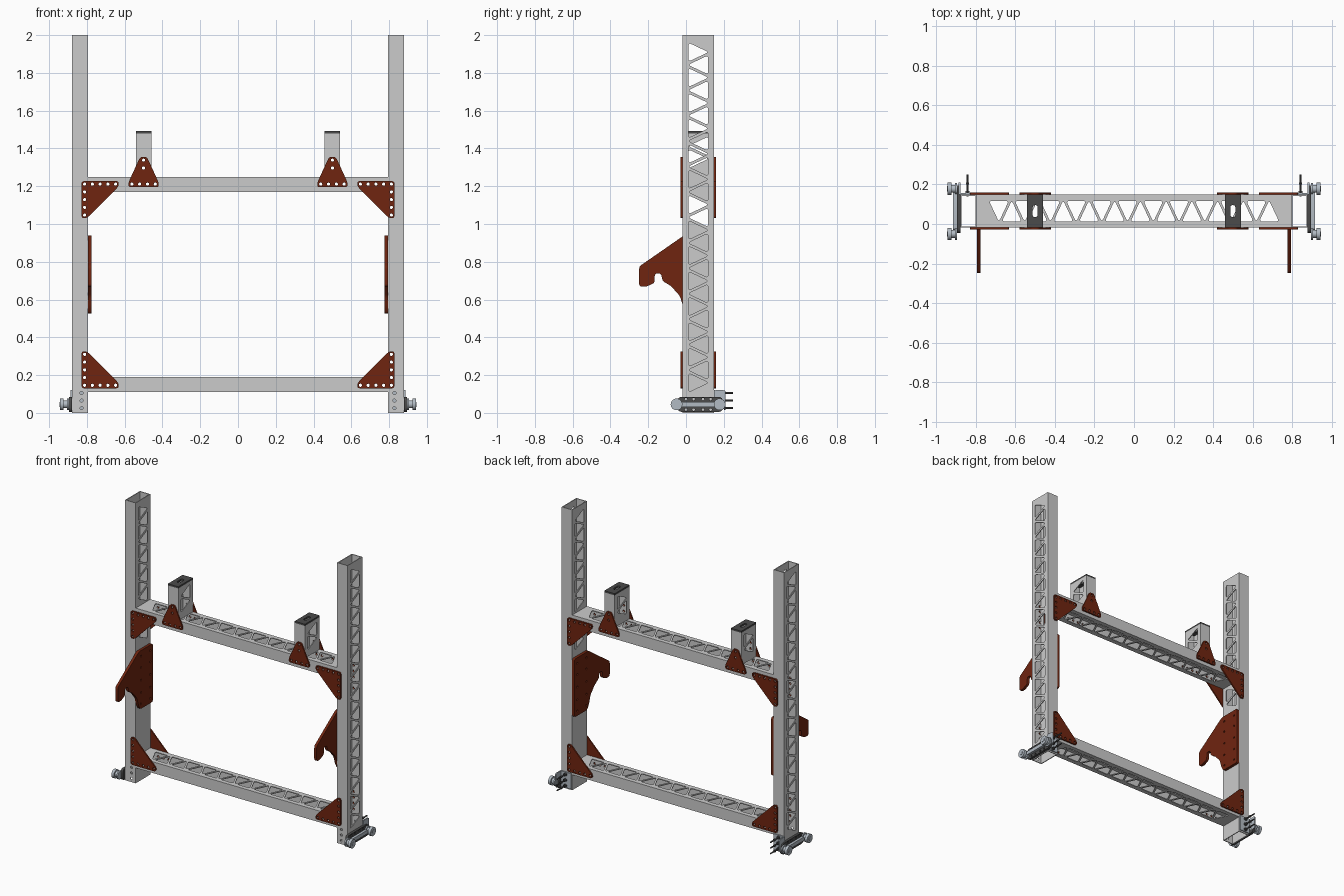
import bpy, bmesh, math
from mathutils import Matrix, Vector

if "Cube" in bpy.data.objects:
    bpy.data.objects.remove(bpy.data.objects["Cube"])

T = 0.006                      # tube wall
Y0, Y1, YC = -0.018, 0.148, 0.065   # tube depth range
CX0, CX1 = 0.795, 0.878        # column width range


def material(name, c):
    m = bpy.data.materials.new(name)
    m.diffuse_color = (*c, 1)
    m.use_nodes = True
    m.node_tree.nodes["Principled BSDF"].inputs["Base Color"].default_value = m.diffuse_color
    return m


RUST = material("rust_paint", (0.16, 0.018, 0.005))
DARK = material("dark_metal", (0.07, 0.07, 0.07))
STEEL = material("light_steel", (0.45, 0.5, 0.55))


def rect(a0, a1, b0, b1):
    return [(a0, b0), (a1, b0), (a1, b1), (a0, b1)]


def circ(a, b, r=0.0085, n=14):
    return [(a + r * math.cos(2 * math.pi * i / n), b + r * math.sin(2 * math.pi * i / n)) for i in range(n)]


def rounded(pts, r, n=4):
    out = []
    for i, p in enumerate(pts):
        p = Vector(p)
        q0, q1 = Vector(pts[i - 1]) - p, Vector(pts[(i + 1) % len(pts)]) - p
        s = p + q0.normalized() * min(r, q0.length * .45)
        e = p + q1.normalized() * min(r, q1.length * .45)
        for k in range(n + 1):
            t = k / n
            out.append(tuple(s * (1 - t) ** 2 + p * 2 * t * (1 - t) + e * t * t))
    return out


def triangles(start, step, count, first=1, across=True):
    """Alternating rounded triangle cut-outs along a tube."""
    res = []
    for i in range(count):
        s = first * (-1) ** i
        c = start + step * i
        pts = [(YC - s * .052, c - .05), (YC - s * .052, c + .05), (YC + s * .054, c)]
        if not across:
            pts = [(b, a) for a, b in pts]
        res.append((c, rounded(pts, .016)))
    return res


AXES = {'x': ((0, 1, 0), (0, 0, 1), (1, 0, 0)),
        'y': ((1, 0, 0), (0, 0, 1), (0, -1, 0)),
        'z': ((1, 0, 0), (0, 1, 0), (0, 0, 1))}


def plate(bm, axis, pos, t, outline, holes=()):
    """Flat sheet with holes, normal to axis, centred at pos."""
    cu = bpy.data.curves.new("profile", 'CURVE')
    cu.dimensions, cu.fill_mode, cu.extrude = '2D', 'BOTH', t / 2
    for loop in [outline, *holes]:
        sp = cu.splines.new('POLY')
        sp.points.add(len(loop) - 1)
        for pt, (a, b) in zip(sp.points, loop):
            pt.co = (a, b, 0, 1)
        sp.use_cyclic_u = True
    ob = bpy.data.objects.new("profile", cu)
    bpy.context.collection.objects.link(ob)
    dg = bpy.context.evaluated_depsgraph_get()
    me = bpy.data.meshes.new_from_object(ob.evaluated_get(dg))
    m = Matrix(AXES[axis]).transposed().to_4x4()
    m.translation = Vector([pos if a == axis else 0 for a in 'xyz'])
    me.transform(m)
    bm.from_mesh(me)
    bpy.data.objects.remove(ob)
    bpy.data.curves.remove(cu)
    bpy.data.meshes.remove(me)


def cyl(bm, centre, axis, r, d, n=24):
    rot = Vector((0, 0, 1)).rotation_difference(Vector(AXES[axis][2])).to_matrix().to_4x4()
    bmesh.ops.create_cone(bm, cap_ends=True, segments=n, radius1=r, radius2=r, depth=d,
                          matrix=Matrix.Translation(centre) @ rot)


def finish(bm, name, mat=None, mirror=True):
    bmesh.ops.remove_doubles(bm, verts=bm.verts, dist=1e-5)
    me = bpy.data.meshes.new(name)
    bm.to_mesh(me)
    bm.free()
    ob = bpy.data.objects.new(name, me)
    bpy.context.collection.objects.link(ob)
    if mat:
        me.materials.append(mat)
    bpy.ops.object.select_all(action='DESELECT')
    ob.select_set(True)
    bpy.context.view_layer.objects.active = ob
    bpy.ops.object.shade_smooth_by_angle()
    if mirror:
        ob.modifiers.new("mirror_x", 'MIRROR').use_mirror_merge = False


# Bolt positions shared by gussets and tubes (right side)
corners = [(0.812, 1.211, 1), (0.812, 0.146, -1)]
bolts = [(0.828, z) for z in (.025, .065, .105)]
corner_bolts = {}
for cx, cz, s in corners:
    pts = [(cx - .041 * i, cz) for i in range(5)] + [(cx, cz - s * .041 * i) for i in range(1, 5)]
    corner_bolts[s] = pts
    bolts += pts
post_bolts = [(.5, 1.338), (.5, 1.296)] + [(.5 + d, 1.211) for d in (-.062, -.021, .021, .062)]
bolts += post_bolts


def bolts_in(x0, x1, z0, z1, pts):
    return [circ(x, z) for x, z in pts if x0 + .01 < x < x1 - .01 and z0 + .01 < z < z1 - .01]


def upright(bm, x0, x1, z0, z1, inner, outer):
    for y in (Y0 + T / 2, Y1 - T / 2):
        plate(bm, 'y', y, T, rect(x0, x1, z0, z1), bolts_in(x0, x1, z0, z1, bolts))
    for x, holes in ((x0 + T / 2, inner), (x1 - T / 2, outer)):
        plate(bm, 'x', x, T, rect(Y0 + T, Y1 - T, z0, z1), holes)


# Columns: outer wall fully perforated, inner wall only near and above the upper beam
bm = bmesh.new()
tri = triangles(.16, .0673, 27)
upright(bm, CX0, CX1, 0, 2,
        [h for c, h in tri if c > 1.3 or 1.0 < c < 1.15], [h for c, h in tri])
finish(bm, "column")

# Cross beams
all_bolts = bolts + [(-x, z) for x, z in bolts]
for name, z0, z1 in (("upper_beam", 1.17, 1.25), ("lower_beam", .11, .19)):
    bm = bmesh.new()
    for y in (Y0 + T / 2, Y1 - T / 2):
        plate(bm, 'y', y, T, rect(-CX0, CX0, z0, z1), bolts_in(-CX0, CX0, z0, z1, all_bolts))
    holes = [h for c, h in triangles(-.683, .06505, 22, -1, False)]
    for z in (z0 + T / 2, z1 - T / 2):
        plate(bm, 'z', z, T, rect(-CX0, CX0, Y0 + T, Y1 - T), holes)
    finish(bm, name, mirror=False)

# Short posts with caps
bm = bmesh.new()
post_holes = [h for c, h in triangles(1.345, .0673, 2)]
upright(bm, .459, .541, 1.25, 1.48, post_holes, post_holes)
finish(bm, "short_post")
bm = bmesh.new()
plate(bm, 'z', 1.486, .012, rect(.459, .541, Y0, Y1), [rounded(rect(.488, .512, .035, .095), .01)])
finish(bm, "post_cap", DARK)

# Gusset plates, front and back
bm = bmesh.new()
for y in (Y0 - .005, Y1 + .005):
    for cx, cz, s in corners:
        shape = [(.016, .016), (.016, -.18), (-.012, -.18), (-.18, -.012), (-.18, .016)]
        plate(bm, 'y', y, .01, rounded([(cx + a, cz + s * b) for a, b in shape], .014),
              [circ(*p) for p in corner_bolts[s]])
finish(bm, "corner_gusset", RUST)
bm = bmesh.new()
for y in (Y0 - .005, Y1 + .005):
    shape = [(.42, 1.195), (.58, 1.195), (.58, 1.22), (.518, 1.355), (.482, 1.355), (.42, 1.22)]
    plate(bm, 'y', y, .01, rounded(shape, .014), [circ(*p) for p in post_bolts])
finish(bm, "post_gusset", RUST)

# Hook plates on the inner column faces
bm = bmesh.new()
hook = [(Y1, .525), (Y1, .94), (-.01, .94), (-.248, .775), (-.248, .67), (-.215, .667), (-.167, .687),
        (-.165, .738), (-.132, .738), (-.124, .698), (-.08, .672), (-.032, .618), (-.014, .56), (.005, .525)]
plate(bm, 'x', .785, .019, rounded(hook, .014),
      [circ(y, z, .007) for y in (.015, .118) for z in (.56, .64, .73, .82, .9)])
finish(bm, "hook_plate", RUST)

# Roller bracket on the outer foot of each column
bm = bmesh.new()
plate(bm, 'x', .887, .018, rounded(rect(-.045, .195, .005, .085), .025),
      [circ(y, z, .007) for y in (.0, .04, .09, .13) for z in (.017, .073)])
finish(bm, "roller_bracket", DARK)

# Rollers and the bar between them
bm = bmesh.new()
for y in (-.05, .178):
    for x, r, d in ((.899, .03, .01), (.912, .02, .024), (.933, .031, .02), (.944, .013, .004)):
        cyl(bm, (x, y, .045), 'x', r, d)
finish(bm, "roller", STEEL)
bm = bmesh.new()
plate(bm, 'x', .905, .018, rounded(rect(-.03, .16, .032, .058), .012))
finish(bm, "roller_bar", STEEL)

# Rear angle bracket with three bolts
bm = bmesh.new()
plate(bm, 'y', Y1 + .004, .008, rect(.80, .886, .01, .12))
plate(bm, 'x', .882, .008, rounded(rect(Y1, .21, .03, .12), .012))
finish(bm, "angle_bracket", STEEL)
bm = bmesh.new()
for z in (.025, .065, .105):
    cyl(bm, (.842, .195, z), 'y', .005, .11, 12)
    cyl(bm, (.842, .161, z), 'y', .012, .012, 6)
    cyl(bm, (.842, .205, z), 'y', .009, .01, 6)
finish(bm, "bracket_bolt", DARK)
